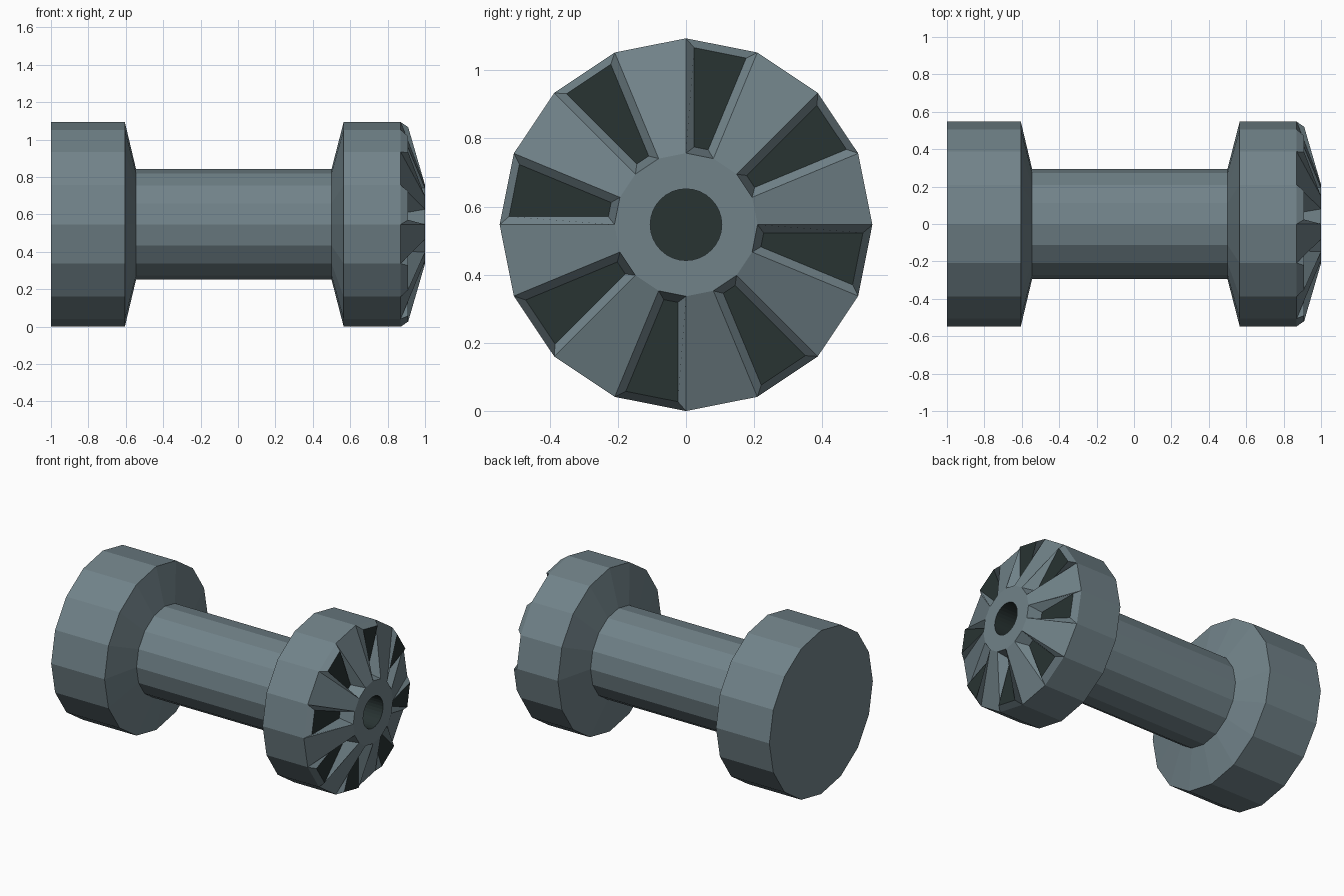
import bpy, bmesh, math

if "Cube" in bpy.data.objects:
    bpy.data.objects.remove(bpy.data.objects["Cube"])

SIDES, RADIUS = 16, 0.547


def material(name, color):
    m = bpy.data.materials.new(name)
    m.diffuse_color = (*color, 1.0)
    m.use_nodes = True
    m.node_tree.nodes["Principled BSDF"].inputs["Base Color"].default_value = m.diffuse_color
    return m


def ring(bm, x, r, n=SIDES):
    # circle of vertices around the x axis, standing on z = 0
    return [bm.verts.new((x, r * math.cos(2 * math.pi * i / n),
                          RADIUS + r * math.sin(2 * math.pi * i / n))) for i in range(n)]


def bridge(bm, a, b, mat=0):
    n = len(a)
    faces = [bm.faces.new((a[i], a[(i + 1) % n], b[(i + 1) % n], b[i])) for i in range(n)]
    for f in faces:
        f.material_index = mat
    return faces


bm = bmesh.new()

# Turned body: rear head, shaft and front head with a conical end
profile = [(-1.0, RADIUS), (-0.605, RADIUS), (-0.545, 0.295), (0.50, 0.295),
           (0.565, RADIUS), (0.87, RADIUS), (1.0, 0.21)]
rings = [ring(bm, x, r) for x, r in profile]
bm.faces.new(rings[0])
for a, b in zip(rings, rings[1:]):
    cone = bridge(bm, a, b)

# Flat hub with a round, dark centre bore
bore = ring(bm, 1.0, 0.105, 2 * SIDES)
bottom = ring(bm, 0.70, 0.105, 2 * SIDES)
hub = rings[-1]
for i in range(SIDES):
    j = (i + 1) % SIDES
    bm.faces.new((hub[i], hub[j], bore[2 * j], bore[2 * i + 1], bore[2 * i]))
bridge(bm, bore, bottom, 1)
bm.faces.new(bottom).material_index = 1
bmesh.ops.recalc_face_normals(bm, faces=bm.faces)

# Alternate cone sectors carry inset dark panels flattened to one plane
panels = cone[1::2]
bmesh.ops.inset_individual(bm, faces=panels, thickness=0.024, use_even_offset=True)
for f in panels:
    f.material_index = 1
    for v in f.verts:
        v.co.x = 0.91

mesh = bpy.data.meshes.new("spool_body")
bm.to_mesh(mesh)
bm.free()
mesh.materials.append(material("steel grey", (0.165, 0.225, 0.25)))
mesh.materials.append(material("dark green grey", (0.021, 0.033, 0.032)))
bpy.context.collection.objects.link(bpy.data.objects.new("spool_body", mesh))
